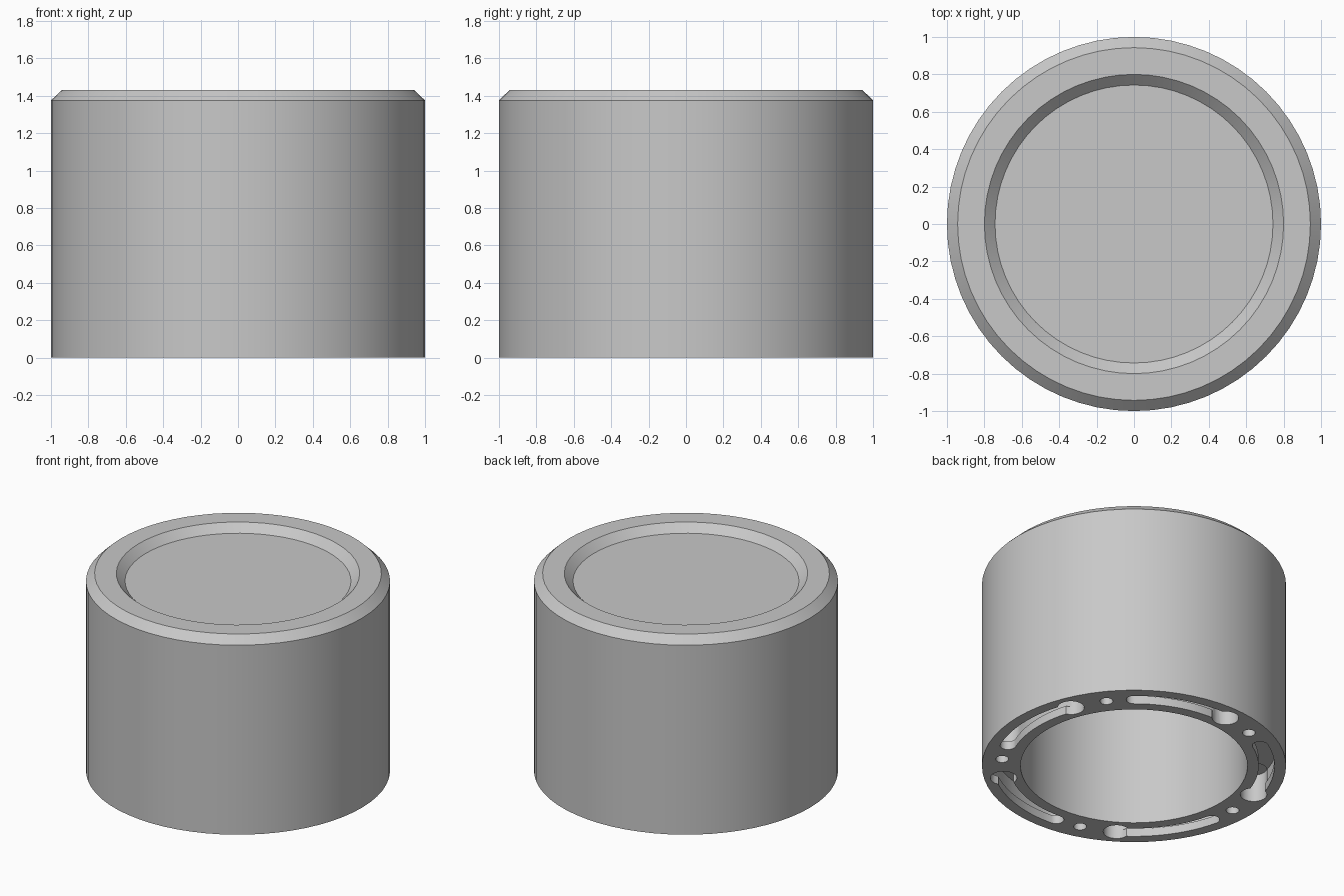
import bpy, bmesh
from math import cos, sin, pi, radians

cube = bpy.data.objects.get("Cube")
if cube:
    bpy.data.objects.remove(cube, do_unlink=True)

SEGMENTS = 64
COUNT = 5             # repeats around the rim
RING = 0.872          # radius of the hole circle
ENTRY_ANGLE = 165.6   # wide end of first keyhole slot
SLOT_END = 122.0      # narrow end of first keyhole slot
PIN_ANGLE = 182.0     # first pin hole

grey = bpy.data.materials.new("plain grey")
grey.use_nodes = True
grey.diffuse_color = (0.58, 0.58, 0.58, 1)
grey.node_tree.nodes["Principled BSDF"].inputs["Base Color"].default_value = (0.58, 0.58, 0.58, 1)


def make_object(name, bm):
    bmesh.ops.recalc_face_normals(bm, faces=bm.faces[:])
    mesh = bpy.data.meshes.new(name)
    bm.to_mesh(mesh)
    bm.free()
    mesh.materials.append(grey)
    obj = bpy.data.objects.new(name, mesh)
    bpy.context.collection.objects.link(obj)
    return obj


def lathe(name, profile):
    """Revolve an (r, z) profile that starts and ends on the axis."""
    bm = bmesh.new()
    verts = [bm.verts.new((r, 0, z)) for r, z in profile]
    edges = [bm.edges.new(pair) for pair in zip(verts, verts[1:])]
    bmesh.ops.spin(bm, geom=verts + edges, cent=(0, 0, 0), axis=(0, 0, 1),
                   angle=2 * pi, steps=SEGMENTS, use_duplicate=False)
    bmesh.ops.remove_doubles(bm, verts=bm.verts[:], dist=1e-4)
    return make_object(name, bm)


def add_prism(bm, outline, z0, z1):
    face = bm.faces.new([bm.verts.new((x, y, z0)) for x, y in outline])
    new = bmesh.ops.extrude_face_region(bm, geom=[face], use_keep_orig=True)["geom"]
    for v in new:
        if isinstance(v, bmesh.types.BMVert):
            v.co.z = z1


def circle(angle, radius, n=20):
    a = radians(angle)
    return [(RING * cos(a) + radius * cos(2 * pi * i / n),
             RING * sin(a) + radius * sin(2 * pi * i / n)) for i in range(n)]


def curved_slot(start, end, half, steps=12, cap=8):
    """Round-ended slot following the hole circle."""
    a0, a1 = radians(start), radians(end)
    arc = [a0 + (a1 - a0) * i / steps for i in range(steps + 1)]
    points = [((RING + half) * cos(a), (RING + half) * sin(a)) for a in arc]
    points += [(RING * cos(a1) + half * cos(a1 + pi * i / cap),
                RING * sin(a1) + half * sin(a1 + pi * i / cap)) for i in range(1, cap)]
    points += [((RING - half) * cos(a), (RING - half) * sin(a)) for a in reversed(arc)]
    points += [(RING * cos(a0) + half * cos(a0 + pi + pi * i / cap),
                RING * sin(a0) + half * sin(a0 + pi + pi * i / cap)) for i in range(1, cap)]
    return points


def cut(target, name, shapes):
    """Subtract (outline, z0, z1) prisms from the target."""
    bm = bmesh.new()
    for outline, z0, z1 in shapes:
        add_prism(bm, outline, z0, z1)
    cutter = make_object(name, bm)
    cutter.hide_render = True
    mod = target.modifiers.new(name, "BOOLEAN")
    mod.operation = "DIFFERENCE"
    mod.solver = "EXACT"
    mod.object = cutter
    bpy.context.view_layer.objects.active = target
    bpy.ops.object.modifier_apply(modifier=mod.name)
    bpy.data.objects.remove(cutter, do_unlink=True)


# Hollow cap: bore, flat bottom rim, wall, chamfer, top rim, shallow dish
cap_body = lathe("cap_body", [
    (0, 1.25), (0.746, 1.25), (0.746, 0), (1, 0), (1, 1.375),
    (0.943, 1.43), (0.8, 1.43), (0.743, 1.375), (0, 1.375)])

turns = [i * 360 / COUNT for i in range(COUNT)]

# Round entries of the keyhole slots
cut(cap_body, "slot_entries",
    [(circle(ENTRY_ANGLE + t, 0.088), -0.1, 0.2) for t in turns])

# Narrow slots and pin holes
cut(cap_body, "slots_and_pin_holes",
    [(curved_slot(SLOT_END + t, ENTRY_ANGLE + t, 0.052), -0.1, 0.12) for t in turns] +
    [(circle(PIN_ANGLE + t, 0.043, 16), -0.1, 0.25) for t in turns])

# Wider channel hidden behind the lip of each slot
cut(cap_body, "slot_channels",
    [(curved_slot(SLOT_END + t, ENTRY_ANGLE + t, 0.08), 0.06, 0.19) for t in turns])

bpy.ops.object.select_all(action="DESELECT")
cap_body.select_set(True)
bpy.context.view_layer.objects.active = cap_body
bpy.ops.object.shade_smooth_by_angle(angle=radians(30))
